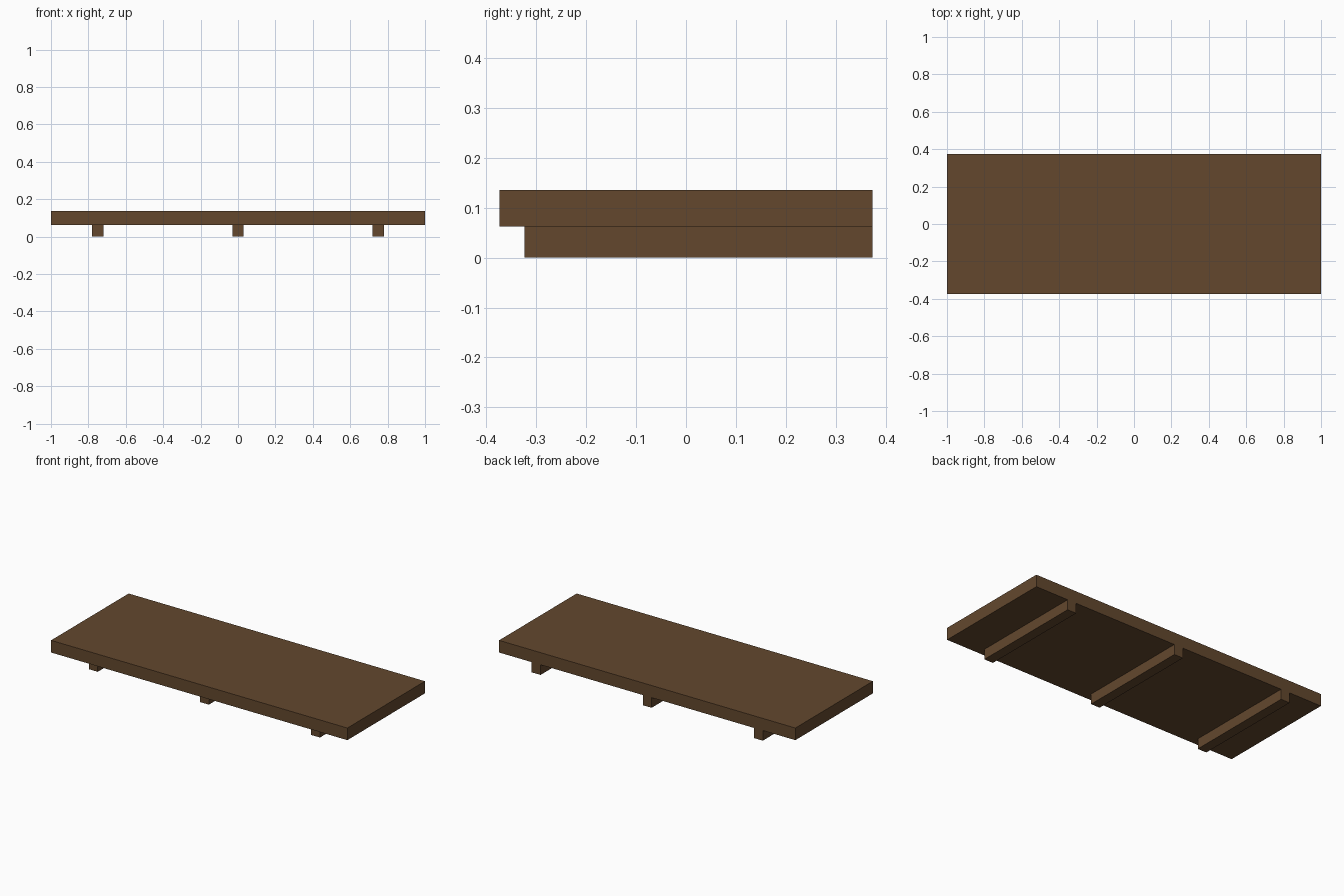
import bpy

if "Cube" in bpy.data.objects:
    bpy.data.objects.remove(bpy.data.objects["Cube"])

wood = bpy.data.materials.new("dark_brown_wood")
wood.diffuse_color = (0.125, 0.064, 0.027, 1.0)
wood.use_nodes = True
wood.node_tree.nodes["Principled BSDF"].inputs["Base Color"].default_value = wood.diffuse_color


def box(name, lo, hi):
    """Axis-aligned box between two corners."""
    bpy.ops.mesh.primitive_cube_add(size=1, location=[(a + b) / 2 for a, b in zip(lo, hi)])
    ob = bpy.context.object
    ob.name = name
    ob.scale = [b - a for a, b in zip(lo, hi)]
    bpy.ops.object.transform_apply(location=False, rotation=False, scale=True)
    ob.data.materials.append(wood)
    return ob


HALF_DEPTH = 0.374
BEAM_TOP = 0.062

# Thick shelf board
box("shelf_board", (-1, -HALF_DEPTH, BEAM_TOP), (1, HALF_DEPTH, 0.136))

# Three support beams, flush at the back and set back at the front
for side, x in (("left", -0.75), ("middle", 0.0), ("right", 0.75)):
    box(side + "_support_beam", (x - 0.03, -0.324, 0), (x + 0.03, HALF_DEPTH, BEAM_TOP))
